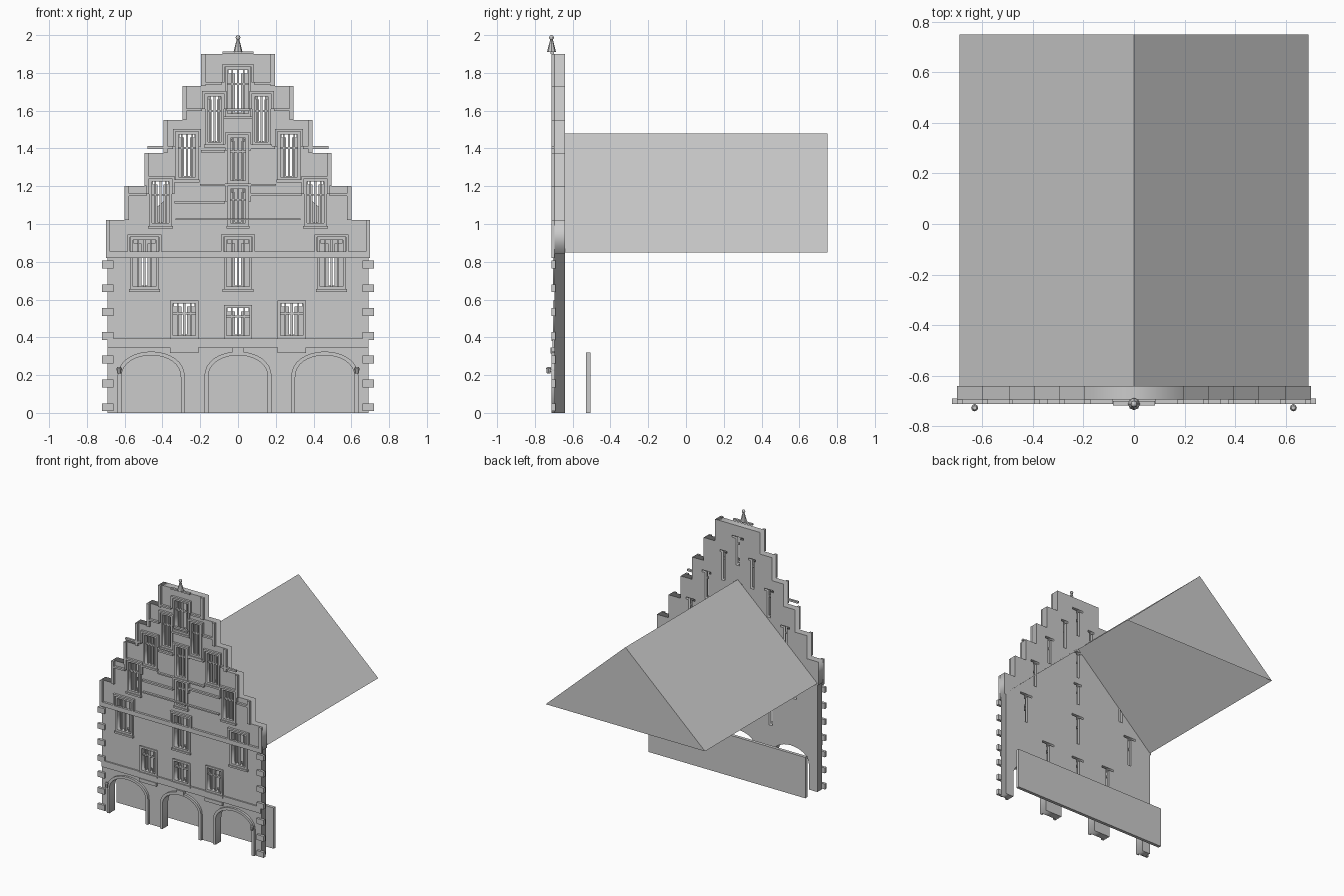
import bpy, bmesh, math
from mathutils import Matrix, Vector

cube = bpy.data.objects.get("Cube")
if cube:
    bpy.data.objects.remove(cube)

stone = bpy.data.materials.new("grey_stone")
stone.use_nodes = True
stone.diffuse_color = (0.6, 0.6, 0.6, 1)
stone.node_tree.nodes["Principled BSDF"].inputs["Base Color"].default_value = (0.6, 0.6, 0.6, 1)

BACK, MID, FRONT, TRIM = -0.64, -0.665, -0.695, -0.712


def add_object(name, mesh):
    mesh.materials.clear()
    mesh.materials.append(stone)
    ob = bpy.data.objects.new(name, mesh)
    bpy.context.collection.objects.link(ob)
    return ob


def slab(name, loops, y0, y1):
    """Upright plate from x-z outlines; inner outlines become holes."""
    cu = bpy.data.curves.new(name, 'CURVE')
    cu.dimensions, cu.fill_mode = '2D', 'BOTH'
    cu.extrude = abs(y1 - y0) / 2
    for loop in loops:
        sp = cu.splines.new('POLY')
        sp.points.add(len(loop) - 1)
        for p, (x, z) in zip(sp.points, loop):
            p.co = (x, z, 0, 1)
        sp.use_cyclic_u = True
    tmp = bpy.data.objects.new(name, cu)
    bpy.context.collection.objects.link(tmp)
    dg = bpy.context.evaluated_depsgraph_get()
    mesh = bpy.data.meshes.new_from_object(tmp.evaluated_get(dg))
    bpy.data.objects.remove(tmp)
    mesh.transform(Matrix.Translation((0, (y0 + y1) / 2, 0)) @ Matrix.Rotation(math.pi / 2, 4, 'X'))
    return add_object(name, mesh)


def boxes(name, items):
    """One object from boxes given as x0, x1, z0, z1, y0, y1."""
    bm = bmesh.new()
    for x0, x1, z0, z1, y0, y1 in items:
        m = Matrix.Translation(((x0 + x1) / 2, (y0 + y1) / 2, (z0 + z1) / 2))
        m = m @ Matrix.Diagonal((x1 - x0, abs(y1 - y0), z1 - z0, 1))
        bmesh.ops.create_cube(bm, size=1, matrix=m)
    mesh = bpy.data.meshes.new(name)
    bm.to_mesh(mesh)
    bm.free()
    return add_object(name, mesh)


def rect(x, hw, z0, z1):
    return [(x - hw, z0), (x + hw, z0), (x + hw, z1), (x - hw, z1)]


def arch(x, hw, top, spring=0.19, n=16):
    pts = [(x - hw, 0)]
    for i in range(n + 1):
        a = math.pi * (1 - i / n)
        pts.append((x + hw * math.cos(a), spring + (top - spring) * math.sin(a) ** 0.9))
    return pts + [(x + hw, 0)]


# Stepped gable outline with arcade openings
steps = [(0.70, 1.02), (0.60, 1.20), (0.495, 1.375), (0.395, 1.55), (0.295, 1.73), (0.195, 1.90)]
arches = [-0.46, 0, 0.46]
half = [(0.69, 0), (0.69, 0.84), (0.70, 0.84)]
for i, (x, z) in enumerate(steps):
    if i:
        half.append((x, steps[i - 1][1]))
    half.append((x, z))
outline = half + [(-x, z) for x, z in reversed(half)]
for c in arches:
    outline += arch(c, 0.157, 0.305)

# Window rows: (x, half width, bottom, top), mirrored off the centre
rows = [
    [(0, 0.075, 0.395, 0.57), (0.285, 0.075, 0.395, 0.595)],
    [(0, 0.075, 0.655, 0.93), (0.495, 0.075, 0.655, 0.93)],
    [(0, 0.055, 0.99, 1.20), (0.41, 0.06, 0.99, 1.24)],
    [(0, 0.055, 1.215, 1.47), (0.27, 0.06, 1.235, 1.49)],
    [(0.125, 0.05, 1.42, 1.69)],
    [(0, 0.07, 1.57, 1.83)],
]


def mirrored(row):
    return sorted({(s * x, hw, a, b) for x, hw, a, b in row for s in (1, -1)})


windows = [w for row in rows for w in mirrored(row)]
openings, slots = [], []
for x, hw, a, b in windows:
    openings.append(rect(x, hw - 0.015, a + 0.015, b - 0.015))
    w, t = hw - 0.02, 0.015
    slots.append([(x - t, a + 0.02), (x + t, a + 0.02), (x + t, b - 0.032), (x + w, b - 0.032),
                  (x + w, b - 0.016), (x - w, b - 0.016), (x - w, b - 0.032), (x - t, b - 0.032)])
slab("wall_front_layer", [outline] + openings, MID, FRONT)
slab("wall_back_layer", [outline] + slots, BACK, MID)

# Window frames, bars, sills and hoods
bars, sills, hoods = [], [], []
for x, hw, a, b in windows:
    slab("window_frame", [rect(x, hw, a, b), rect(x, hw - 0.015, a + 0.015, b - 0.015)], FRONT, -0.704)
    for off, t in ((0, 0.006), (-0.45, 0.004), (0.45, 0.004)):
        c = x + off * hw
        bars.append((c - t, c + t, a + 0.015, b - 0.015, MID - 0.006, FRONT + 0.004))
    split = a + (b - a) * 0.66
    bars.append((x - hw + 0.015, x + hw - 0.015, split - 0.005, split + 0.005, MID - 0.006, FRONT + 0.004))
    sills.append((x - hw - 0.006, x + hw + 0.006, a - 0.014, a, FRONT, TRIM))
for row in rows[1:]:
    for x, hw, a, b in mirrored(row):
        hoods.append((x - hw - 0.015, x + hw + 0.015, b, b + 0.014, FRONT, TRIM))
        for s in (-1, 1):
            c = x + s * (hw + 0.008)
            hoods.append((c - 0.007, c + 0.007, b - 0.08, b, FRONT, TRIM))
boxes("window_bars", bars)
boxes("window_sills", sills)
boxes("window_hoods", hoods)

# Ledges running between the window hoods of each row
ledges = []
for row, edge in zip(rows[1:], (0.69, 0.59, 0.48, 0.28, 0.19)):
    x0 = -edge
    for x, hw, a, b in mirrored(row):
        ledges.append((x0, x - hw - 0.015, b - 0.092, b - 0.078, FRONT, TRIM))
        x0 = x + hw + 0.015
    ledges.append((x0, edge, b - 0.092, b - 0.078, FRONT, TRIM))
ledges += [(-0.33, 0.33, 1.02, 1.03, FRONT, TRIM), (-0.2, 0.2, 1.203, 1.213, FRONT, TRIM)]
boxes("ledges", ledges)

# Floor bands
boxes("floor_bands", [(-0.69, 0.69, 0.345, 0.395, FRONT, -0.706), (-0.70, 0.70, 0.82, 0.855, FRONT, TRIM)])

# Upright strips at the ends of each gable step
strips, low = [], 0.855
for x, z in steps:
    for s in (-1, 1):
        a, b = sorted((s * x, s * (x - 0.022)))
        strips.append((a, b, low, z, FRONT, TRIM))
    low = z
boxes("step_strips", strips)

# Corner quoins
quoins = []
for i in range(7):
    z = 0.03 + i * 0.126
    for s in (-1, 1):
        a, b = sorted((s * 0.66, s * 0.72))
        quoins.append((a, b, z - 0.021, z + 0.021, -0.69, TRIM))
boxes("quoins", quoins)

# Arch surrounds, keystone and consoles
for c in arches:
    slab("arch_surround", [arch(c, 0.178, 0.325) + arch(c, 0.157, 0.305)[::-1]], FRONT, TRIM)
boxes("keystone", [(-0.03, 0.03, 0.315, 0.345, FRONT, -0.718)])
boxes("consoles", [(c - 0.075, c + 0.075, 0.318, 0.345, FRONT, TRIM) for c in (-0.285, 0.285)])

# Board behind the arcade
boxes("arcade_back_board", [(-0.68, 0.68, 0, 0.32, -0.53, -0.505)])


def lathe(name, parts, x, y):
    """Stacked cones given as radius_low, radius_high, z_low, z_high."""
    bm = bmesh.new()
    for r0, r1, z0, z1 in parts:
        bmesh.ops.create_cone(bm, cap_ends=True, segments=8, radius1=r0, radius2=r1, depth=z1 - z0,
                              matrix=Matrix.Translation((x, y, (z0 + z1) / 2)))
    mesh = bpy.data.meshes.new(name)
    bm.to_mesh(mesh)
    bm.free()
    return add_object(name, mesh)


# Wall lamps
for x in (-0.63, 0.63):
    lathe("wall_lamp", [(0.01, 0.013, 0.208, 0.235), (0.014, 0.008, 0.235, 0.244)], x, -0.727)
    boxes("lamp_bracket", [(x - 0.004, x + 0.004, 0.22, 0.23, FRONT, -0.727)])

# Finial
boxes("finial_base", [(-0.083, 0.083, 1.90, 1.912, -0.70, -0.717)])
lathe("finial_spike", [(0.024, 0.006, 1.91, 1.98)], 0, -0.712)
bm = bmesh.new()
bmesh.ops.create_uvsphere(bm, u_segments=10, v_segments=6, radius=0.013,
                          matrix=Matrix.Translation((0, -0.712, 1.987)))
ball = bpy.data.meshes.new("finial_ball")
bm.to_mesh(ball)
bm.free()
add_object("finial_ball", ball)

# Roof: two slopes and a rear gable, open below
bm = bmesh.new()
ends = [[bm.verts.new(Vector((x, y, z))) for x, z in ((-0.69, 0.85), (0, 1.48), (0.69, 0.85))]
        for y in (BACK, 0.75)]
f, r = ends
bm.faces.new((f[0], f[1], r[1], r[0]))
bm.faces.new((f[1], f[2], r[2], r[1]))
bm.faces.new((r[0], r[1], r[2]))
bmesh.ops.recalc_face_normals(bm, faces=bm.faces)
roof = bpy.data.meshes.new("roof")
bm.to_mesh(roof)
bm.free()
add_object("roof", roof)
